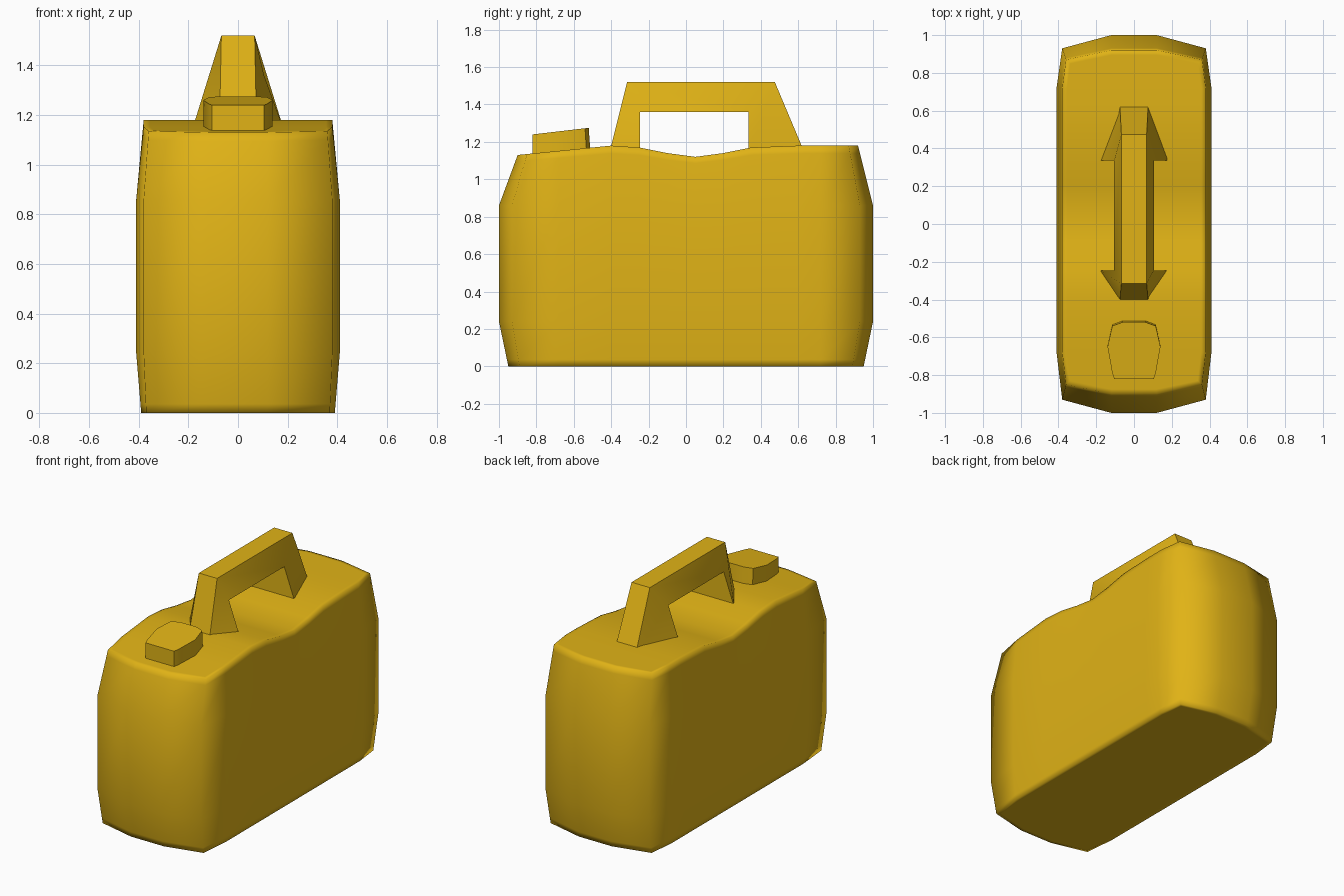
import bpy, bmesh, math

if "Cube" in bpy.data.objects:
    bpy.data.objects.remove(bpy.data.objects["Cube"])

yellow = bpy.data.materials.new("yellow_plastic")
yellow.diffuse_color = (0.75, 0.45, 0.008, 1)
yellow.use_nodes = True
yellow.node_tree.nodes["Principled BSDF"].inputs["Base Color"].default_value = yellow.diffuse_color


def finish(bm, name, angle):
    """Turn a bmesh into a yellow, smooth-shaded object."""
    bmesh.ops.recalc_face_normals(bm, faces=bm.faces)
    mesh = bpy.data.meshes.new(name)
    bm.to_mesh(mesh)
    bm.free()
    mesh.materials.append(yellow)
    obj = bpy.data.objects.new(name, mesh)
    bpy.context.collection.objects.link(obj)
    bpy.ops.object.select_all(action='DESELECT')
    obj.select_set(True)
    bpy.context.view_layer.objects.active = obj
    bpy.ops.object.shade_smooth_by_angle(angle=math.radians(angle))
    return obj


# Body: levels of four-column rows, skinned around their border
TOP = [(-0.90, 1.13), (-0.40, 1.18), (-0.25, 1.17), (-0.10, 1.14), (0.05, 1.12),
       (0.20, 1.14), (0.35, 1.17), (0.60, 1.18), (0.92, 1.18)]
STATIONS = [-0.68, -0.40, -0.25, -0.10, 0.05, 0.20, 0.35, 0.60, 0.72]


def top_z(y):
    y = max(TOP[0][0], min(TOP[-1][0], y))
    for (y0, z0), (y1, z1) in zip(TOP, TOP[1:]):
        if y <= y1:
            return z0 + (z1 - z0) * (y - y0) / (y1 - y0)


def level(z, corner_x, side_x, front, back, lip=0.06):
    """Rows of points for one height; z=None follows the wavy top."""
    rows = []
    for i, y in enumerate([front + lip, *STATIONS, back - lip]):
        end = i in (0, len(STATIONS) + 1)
        w = corner_x if end else side_x
        ym = (front if i == 0 else back) if end else y
        rows.append([(x, yy, top_z(yy) if z is None else z)
                     for x, yy in ((-w, y), (-0.12, ym), (0.12, ym), (w, y))])
    return rows


def blend(a, b, t):
    return [[tuple(p + (q - p) * t for p, q in zip(u, v)) for u, v in zip(r, s)]
            for r, s in zip(a, b)]


base = level(0.0, 0.37, 0.39, -0.95, 0.95)
low = level(0.24, 0.38, 0.41, -1.0, 1.0, 0.07)
high = level(0.86, 0.38, 0.41, -1.0, 1.0, 0.07)
top = level(None, 0.36, 0.38, -0.90, 0.92, 0.05)


def border(rows):
    return (rows[0] + [r[3] for r in rows[1:-1]] + rows[-1][::-1]
            + [r[0] for r in rows[-2:0:-1]])


bm = bmesh.new()
rings = [base, blend(base, low, 0.15), low, high, blend(high, top, 0.87), top]
loops = [[bm.verts.new(p) for p in border(r)] for r in rings]
n = len(loops[0])
for a, b in zip(loops, loops[1:]):
    for i in range(n):
        j = (i + 1) % n
        bm.faces.new((a[i], a[j], b[j], b[i]))
for rows, loop in ((base, loops[0]), (top, loops[-1])):
    known = dict(zip(border(rows), loop))
    grid = [[known.get(p) or bm.verts.new(p) for p in r] for r in rows]
    faces = [bm.faces.new((r[k], r[k + 1], s[k + 1], s[k]))
             for r, s in zip(grid, grid[1:]) for k in range(3)]
    bmesh.ops.recalc_face_normals(bm, faces=bm.faces)
    bmesh.ops.inset_region(bm, faces=faces, thickness=0.025, use_even_offset=True)
finish(bm, "can_body", 180)

# Handle: arch narrow on its outer edge, flaring on its inner edge (y, z, half width)
outer = [(-0.41, 1.14, 0.075), (-0.315, 1.52, 0.067), (0.475, 1.52, 0.067), (0.635, 1.14, 0.075)]
inner = [(-0.245, 1.14, 0.185), (-0.245, 1.36, 0.105), (0.335, 1.36, 0.105), (0.335, 1.14, 0.185)]
bm = bmesh.new()
sections = [[bm.verts.new(p) for p in ((-wo, yo, zo), (wo, yo, zo), (wi, yi, zi), (-wi, yi, zi))]
            for (yo, zo, wo), (yi, zi, wi) in zip(outer, inner)]
for a, b in zip(sections, sections[1:]):
    for i in range(4):
        j = (i + 1) % 4
        bm.faces.new((a[i], a[j], b[j], b[i]))
bm.faces.new(sections[0])
bm.faces.new(sections[-1])
finish(bm, "carry_handle", 50)

# Filler cap: rounded outline with a tilted top
half = [(0.06, -0.52), (0.115, -0.54), (0.14, -0.65), (0.115, -0.79), (0.105, -0.82)]
outline = half + [(-x, y) for x, y in reversed(half)]
bm = bmesh.new()
lower = [bm.verts.new((x, y + 0.012 * (y + 0.82) / 0.3, 1.10)) for x, y in outline]
upper = [bm.verts.new((x, y, 1.24 + (y + 0.82) * 0.117)) for x, y in outline]
for i in range(len(outline)):
    j = (i + 1) % len(outline)
    bm.faces.new((lower[i], lower[j], upper[j], upper[i]))
bm.faces.new(upper)
bm.faces.new(lower)
finish(bm, "filler_cap", 50)
